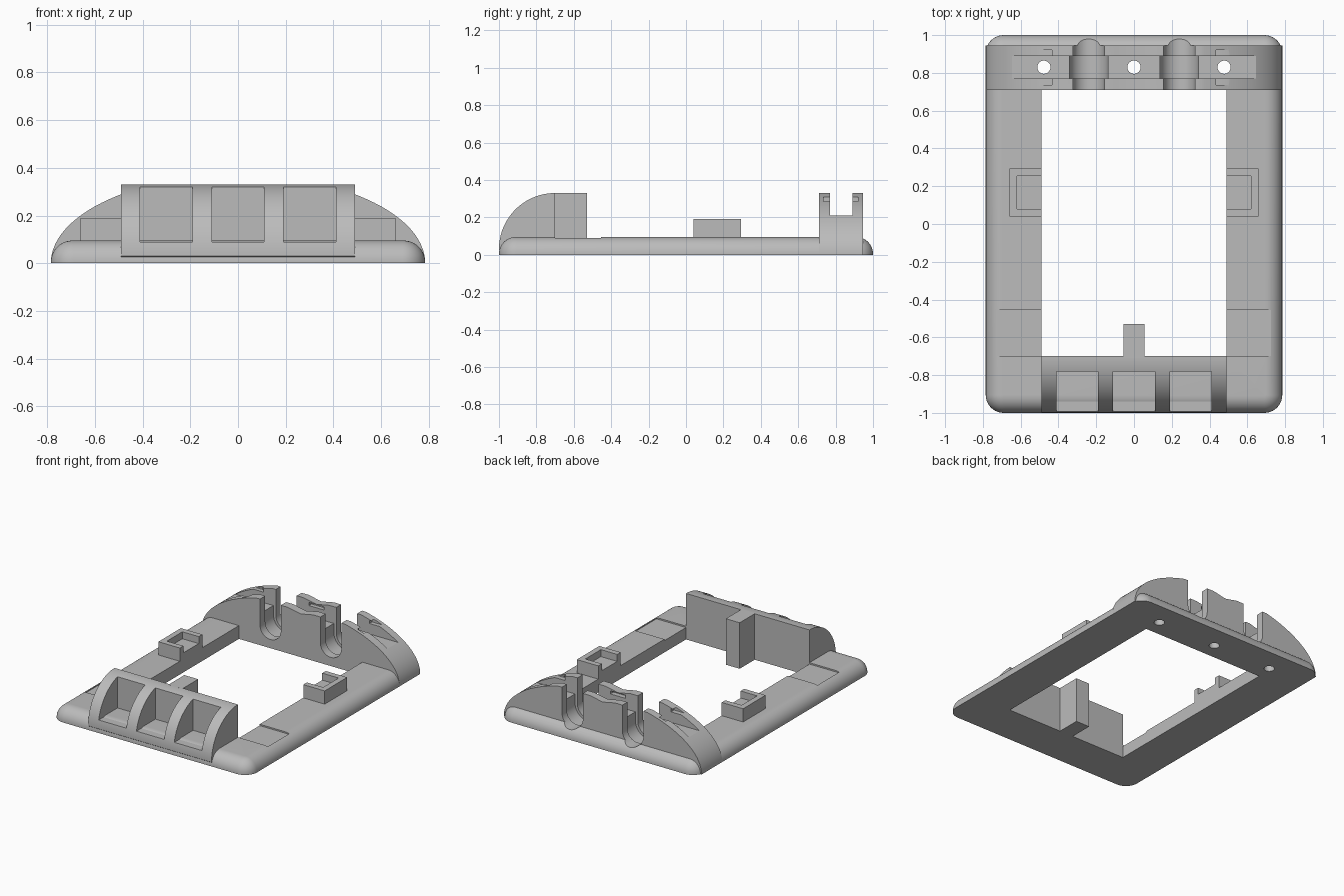
import bpy, bmesh
from math import sin, cos, pi, sqrt, radians
from mathutils import Vector

old = bpy.data.objects.get("Cube")
if old:
    bpy.data.objects.remove(old, do_unlink=True)

grey = bpy.data.materials.new("plain grey")
grey.use_nodes = True
grey.diffuse_color = (0.5, 0.5, 0.5, 1)
grey.node_tree.nodes["Principled BSDF"].inputs["Base Color"].default_value = (0.5, 0.5, 0.5, 1)

HALF_X, BASE_H, OPEN_X = 0.785, 0.095, 0.49
FRONT_Y, REAR_Y, REAR_END = -0.70, 0.71, 0.945


def finish(name, bm):
    bmesh.ops.recalc_face_normals(bm, faces=bm.faces)
    mesh = bpy.data.meshes.new(name)
    bm.to_mesh(mesh)
    bm.free()
    mesh.materials.append(grey)
    ob = bpy.data.objects.new(name, mesh)
    bpy.context.collection.objects.link(ob)
    return ob


def prism(name, outline, axis, lo, hi):
    """Extrude a 2D outline along x, y or z."""
    bm = bmesh.new()
    place = {"x": lambda p: (lo, p[0], p[1]),
             "y": lambda p: (p[0], lo, p[1]),
             "z": lambda p: (p[0], p[1], lo)}[axis]
    face = bm.faces.new([bm.verts.new(place(p)) for p in outline])
    step = Vector([hi - lo if a == axis else 0 for a in "xyz"])
    new = bmesh.ops.extrude_face_region(bm, geom=[face])["geom"]
    bmesh.ops.translate(bm, vec=step, verts=[v for v in new if isinstance(v, bmesh.types.BMVert)])
    return finish(name, bm)


def box(name, x0, x1, y0, y1, z0, z1):
    return prism(name, [(x0, y0), (x1, y0), (x1, y1), (x0, y1)], "z", z0, z1)


def cut(ob, cutter):
    """Subtract the cutter from the part and discard it."""
    mod = ob.modifiers.new("cut", "BOOLEAN")
    mod.operation, mod.solver, mod.object = "DIFFERENCE", "EXACT", cutter
    cutter.hide_render = True
    dg = bpy.context.evaluated_depsgraph_get()
    mesh = bpy.data.meshes.new_from_object(ob.evaluated_get(dg))
    ob.modifiers.clear()
    ob.data = mesh
    bpy.data.objects.remove(cutter, do_unlink=True)


def arc(cx, cy, rx, ry, a0, a1, n):
    angles = [a0 + (a1 - a0) * i / n for i in range(n + 1)]
    return [(cx + rx * cos(a), cy + ry * sin(a)) for a in angles]


def base_plate():
    """Rounded rectangle with a rounded top rim."""
    bm = bmesh.new()
    corner, fillet, steps = 0.095, 0.09, 10
    levels = [(0, 0)] + [(fillet * (1 - cos(t)), BASE_H - fillet + fillet * sin(t))
                         for t in [pi / 2 * i / steps for i in range(steps + 1)]]
    rings = []
    for inset, z in levels:
        pts = []
        for q, (sx, sy) in enumerate([(1, 1), (-1, 1), (-1, -1), (1, -1)]):
            r = corner - inset
            pts += arc(sx * (HALF_X - corner), sy * (1 - corner), r, r,
                       q * pi / 2, (q + 1) * pi / 2, 10)
        rings.append([bm.verts.new((x, y, z)) for x, y in pts])
    n = len(rings[0])
    for low, high in zip(rings, rings[1:]):
        for i in range(n):
            j = (i + 1) % n
            bm.faces.new((low[i], low[j], high[j], high[i]))
    bm.faces.new(rings[0])
    bm.faces.new(rings[-1])
    return finish("base_frame", bm)


# Base frame with opening and shallow recesses behind the front block
base = base_plate()
cut(base, box("cutter", -OPEN_X, OPEN_X, FRONT_Y, REAR_Y, -0.1, 0.3))
for s in (-1, 1):
    x0, x1 = sorted((s * 0.4, s * 0.725))
    cut(base, box("cutter", x0, x1, FRONT_Y, -0.455, 0.085, 0.3))

# Front block: quarter-round ribs with three open bays
curve = arc(FRONT_Y, 0.03, 0.30, 0.30, pi, pi / 2, 32)
front = prism("front_block", [(-1, 0.03)] + curve[1:] + [(FRONT_Y, 0), (-0.95, 0), (-0.99, 0.02)],
              "x", -OPEN_X, OPEN_X)
for cx in (-0.3, 0, 0.3):
    cut(front, box("cutter", cx - 0.11, cx + 0.11, -1.2, -0.78, 0.09, 0.6))

# Peg behind the front block
peg = box("front_peg", -0.055, 0.055, FRONT_Y - 0.01, -0.53, 0, 0.33)

# Rear arch, flattened on top with a slight dip in the middle
top = 0.33
xf = HALF_X * sqrt(1 - (top / 0.37) ** 2)
side = [p for p in arc(0, 0, HALF_X, 0.37, 0, pi / 2, 60) if p[0] > xf + 0.005] + [(xf, top)]
outline = side + [(0.1, top), (0, top - 0.02), (-0.1, top)] + [(-x, z) for x, z in reversed(side)]
rear = prism("rear_arch", outline, "y", REAR_Y, REAR_END)

# Cross slot and the latch notches in its walls
cut(rear, box("cutter", -0.7, 0.7, 0.77, 0.89, 0.21, 0.6))
for x0, x1 in ((-0.56, -0.42), (-0.06, 0.06), (0.42, 0.56)):
    cut(rear, box("cutter", x0, x1, 0.735, 0.92, 0.285, 0.308))


def channel(cx, r, y0, y1):
    profile = arc(cx, 0.145, r, r, pi, 2 * pi, 24) + [(cx + r, 0.6), (cx - r, 0.6)]
    return prism("cutter", profile, "y", y0, y1)


# Cable channels and screw holes pass through arch and frame
for part in (rear, base):
    for cx in (-0.24, 0.24):
        cut(part, channel(cx, 0.083, 0.6, 1.1))
        cut(part, channel(cx, 0.102, 0.77, 0.89))
    for cx in (-0.477, 0, 0.477):
        cut(part, prism("cutter", arc(cx, 0.83, 0.035, 0.035, 0, 2 * pi, 32)[:-1], "z", -0.2, 0.7))

# Side brackets, open toward the middle
brackets = []
for s, label in ((1, "left"), (-1, "right")):
    x0, x1 = sorted((s * OPEN_X, s * 0.66))
    bracket = box(label + "_bracket", x0, x1, 0.04, 0.295, 0.08, 0.19)
    x0, x1 = sorted((s * 0.4, s * 0.62))
    cut(bracket, box("cutter", x0, x1, 0.08, 0.255, 0.14, 0.4))
    brackets.append(bracket)

# Smooth shading with sharp edges kept
bpy.ops.object.select_all(action="DESELECT")
for ob in [base, front, peg, rear] + brackets:
    ob.select_set(True)
    bpy.context.view_layer.objects.active = ob
bpy.ops.object.shade_smooth_by_angle(angle=radians(30))
